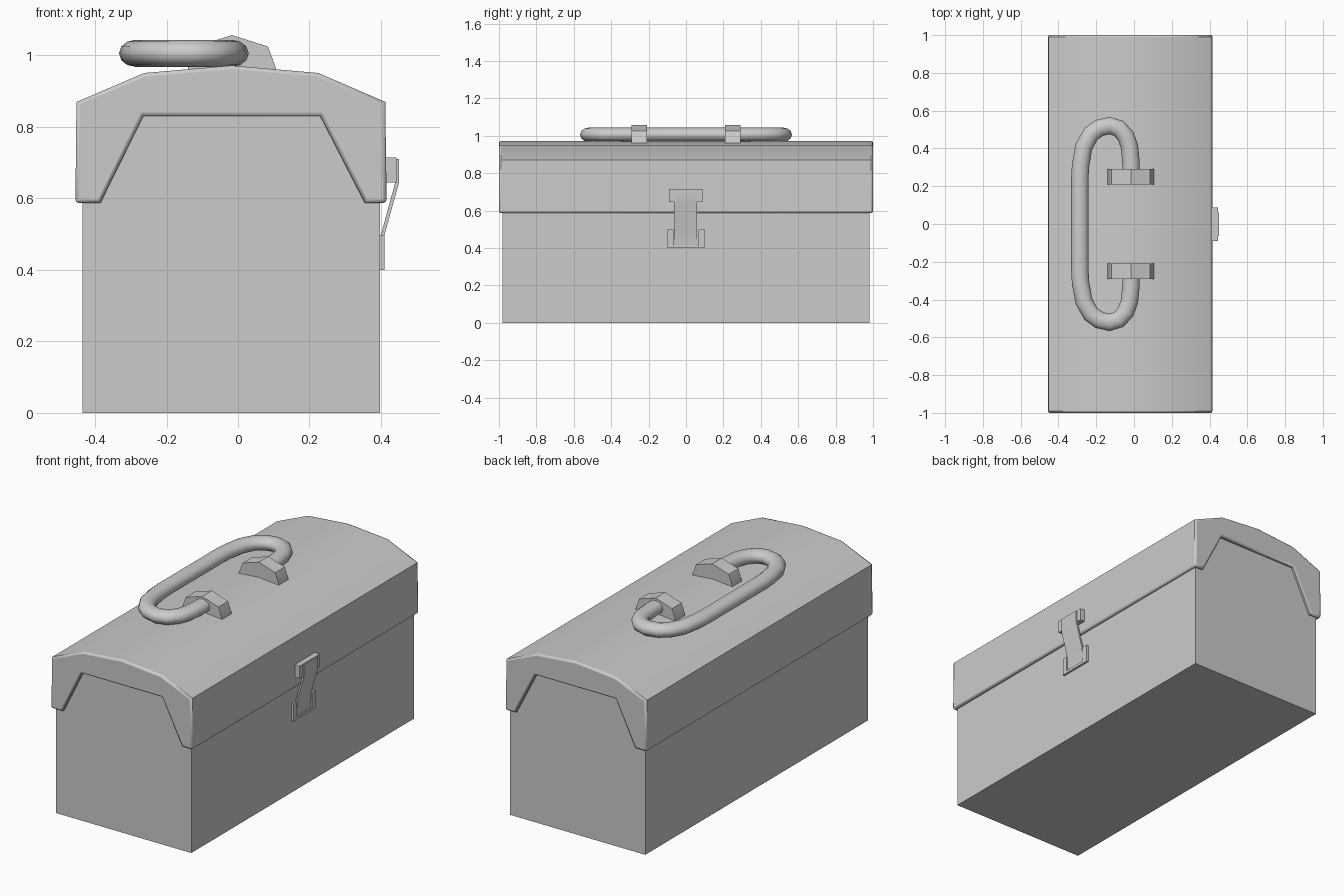
import bpy, bmesh, math

if "Cube" in bpy.data.objects:
    bpy.data.objects.remove(bpy.data.objects["Cube"])


def prism(name, profile, y0, y1, bevel=0.0, angle=30):
    """Extrude an x-z outline from y0 to y1."""
    bm = bmesh.new()
    face = bm.faces.new([bm.verts.new((x, y0, z)) for x, z in profile])
    ext = bmesh.ops.extrude_face_region(bm, geom=[face])
    verts = [v for v in ext["geom"] if isinstance(v, bmesh.types.BMVert)]
    bmesh.ops.translate(bm, verts=verts, vec=(0, y1 - y0, 0))
    bmesh.ops.recalc_face_normals(bm, faces=bm.faces)
    mesh = bpy.data.meshes.new(name)
    bm.to_mesh(mesh)
    bm.free()
    ob = bpy.data.objects.new(name, mesh)
    bpy.context.collection.objects.link(ob)
    if bevel:
        mod = ob.modifiers.new("Bevel", "BEVEL")
        mod.width, mod.segments = bevel, 2
        mod.limit_method = "ANGLE"
        mod.angle_limit = math.radians(75)
    bpy.ops.object.select_all(action="DESELECT")
    ob.select_set(True)
    bpy.context.view_layer.objects.active = ob
    bpy.ops.object.shade_smooth_by_angle(angle=math.radians(angle))
    return ob


def box(name, x0, x1, y0, y1, z0, z1):
    return prism(name, [(x0, z0), (x1, z0), (x1, z1), (x0, z1)], y0, y1)


# Body
box("body", -0.435, 0.398, -0.98, 0.98, 0, 0.855)

# Lid: arched outline with the end cutout, wrapped over the body
lid = [(-0.455, 0.587), (-0.452, 0.87), (-0.262, 0.951), (-0.018, 0.972),
       (0.225, 0.951), (0.412, 0.87), (0.416, 0.587), (0.355, 0.587),
       (0.23, 0.83), (-0.265, 0.83), (-0.385, 0.587)]
prism("lid", lid, -1, 1, bevel=0.01)

# Handle lugs
lug = [(-0.14, 0.95), (-0.14, 0.965), (-0.118, 1.025), (-0.017, 1.057),
       (0.084, 1.025), (0.106, 0.965), (0.106, 0.95)]
for side, y in (("front", -0.25), ("back", 0.25)):
    prism("handle_lug_" + side, lug, y - 0.042, y + 0.042)

# Carrying handle: slightly flattened tube lying to one side
half = [(-0.016, 0.25), (-0.016, 0.33), (-0.024, 0.41), (-0.043, 0.464),
        (-0.08, 0.506), (-0.13, 0.521), (-0.185, 0.508), (-0.228, 0.476),
        (-0.265, 0.41), (-0.283, 0.31), (-0.287, 0.24)]
path = half + [(x, -y) for x, y in reversed(half)]
curve = bpy.data.curves.new("handle", "CURVE")
curve.dimensions = "3D"
curve.bevel_depth = 0.046
curve.bevel_resolution = 4
curve.use_fill_caps = True
spline = curve.splines.new("POLY")
spline.points.add(len(path) - 1)
for p, (x, y) in zip(spline.points, path):
    p.co = (x, y, 0, 1)
spline.use_smooth = True
handle = bpy.data.objects.new("handle", curve)
handle.location.z = 1.006
handle.scale.z = 0.82
bpy.context.collection.objects.link(handle)

# Latch: bracket on the lid, hinged strap, U-shaped catch on the body
box("latch_bracket", 0.40, 0.444, -0.091, 0.087, 0.645, 0.715)
strap = [(0.435, 0.712), (0.45, 0.71), (0.45, 0.642), (0.409, 0.495),
         (0.404, 0.415), (0.394, 0.415), (0.399, 0.495), (0.44, 0.645)]
prism("latch_strap", strap, -0.063, 0.06)
box("catch_side_front", 0.39, 0.41, -0.098, -0.068, 0.40, 0.498)
box("catch_side_back", 0.39, 0.41, 0.066, 0.098, 0.40, 0.498)
box("catch_bottom", 0.39, 0.41, -0.068, 0.066, 0.40, 0.415)
